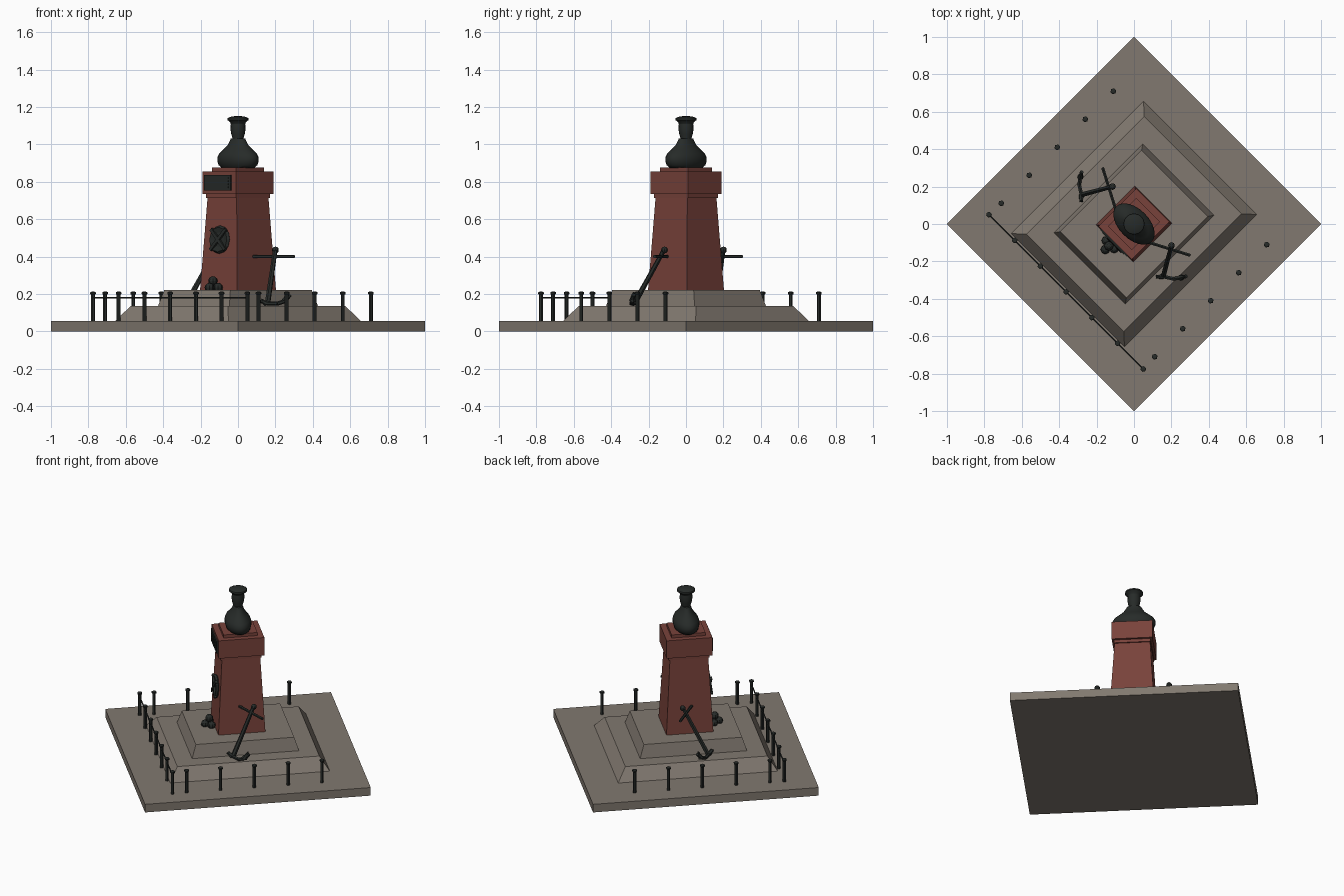
import bpy, bmesh, math
from mathutils import Matrix, Vector

if "Cube" in bpy.data.objects:
    bpy.data.objects.remove(bpy.data.objects["Cube"])

# The whole monument stands on its corner: build square, turn by 45 degrees
TURN = Matrix.Rotation(math.radians(-45), 4, 'Z')


def material(name, rgb):
    m = bpy.data.materials.new(name)
    m.diffuse_color = (*rgb, 1)
    m.use_nodes = True
    m.node_tree.nodes["Principled BSDF"].inputs["Base Color"].default_value = m.diffuse_color
    return m


STONE = material("stone", (0.22, 0.19, 0.16))
GRANITE = material("red_granite", (0.19, 0.055, 0.043))
BRONZE = material("dark_bronze", (0.02, 0.024, 0.022))


def finish(bm, name, mat, turn=True, smooth=False):
    if turn:
        bm.transform(TURN)
    bmesh.ops.recalc_face_normals(bm, faces=bm.faces)
    me = bpy.data.meshes.new(name)
    bm.to_mesh(me)
    bm.free()
    ob = bpy.data.objects.new(name, me)
    me.materials.append(mat)
    bpy.context.collection.objects.link(ob)
    if smooth:
        bpy.ops.object.select_all(action='DESELECT')
        ob.select_set(True)
        bpy.context.view_layer.objects.active = ob
        bpy.ops.object.shade_smooth_by_angle(angle=math.radians(45))
    return ob


def loft(bm, rings, caps=True):
    """Skin a list of equal-length point rings."""
    vs = [[bm.verts.new(p) for p in r] for r in rings]
    n = len(vs[0])
    for a, b in zip(vs, vs[1:]):
        for i in range(n):
            j = (i + 1) % n
            bm.faces.new((a[i], a[j], b[j], b[i]))
    if caps:
        bm.faces.new(vs[0][::-1])
        bm.faces.new(vs[-1])


def block(bm, bottom, top, z0, z1):
    """Tapered block from half sizes."""
    loft(bm, [[(sx * h[0], sy * h[1], z) for sx, sy in ((-1, -1), (1, -1), (1, 1), (-1, 1))]
              for h, z in ((bottom, z0), (top, z1))])


def lathe(bm, profile, n, centre=(0, 0), depth=1.0):
    loft(bm, [[(centre[0] + r * math.cos(math.tau * i / n),
                centre[1] + depth * r * math.sin(math.tau * i / n), z)
               for i in range(n)] for r, z in profile])


def rod(bm, a, b, r, r2=None, n=6):
    a, b = Vector(a), Vector(b)
    d = b - a
    m = Matrix.Translation((a + b) / 2) @ d.to_track_quat('Z', 'Y').to_matrix().to_4x4()
    bmesh.ops.create_cone(bm, cap_ends=True, segments=n, radius1=r,
                          radius2=r if r2 is None else r2, depth=d.length, matrix=m)


# Stone base and stepped red pedestal
for name, mat, lo, hi, z0, z1 in (
        ("ground_slab", STONE, (.707, .707), (.707, .707), 0, .055),
        ("lower_step", STONE, (.428, .50), (.368, .445), .055, .135),
        ("upper_step", STONE, (.27, .335), (.25, .308), .135, .22),
        ("pedestal_shaft", GRANITE, (.14, .147), (.11, .12), .22, .716),
        ("pedestal_neck", GRANITE, (.113, .128), (.113, .128), .714, .736),
        ("pedestal_cap", GRANITE, (.126, .143), (.126, .143), .734, .855),
        ("bust_plinth", GRANITE, (.09, .106), (.09, .106), .855, .876)):
    bm = bmesh.new()
    block(bm, lo, hi, z0, z1)
    finish(bm, name, mat)

# Bust: flattened shoulders, round neck and head, peaked cap
bm = bmesh.new()
lathe(bm, [(.105, .874), (.125, .888), (.134, .91), (.134, .93), (.122, .95), (.095, .972),
           (.068, .995), (.052, 1.02), (.046, 1.032)], 24, depth=.6)
finish(bm, "bust_shoulders", BRONZE, smooth=True)
bm = bmesh.new()
lathe(bm, [(.028, 1.02), (.03, 1.035), (.036, 1.055), (.04, 1.08), (.039, 1.1), (.038, 1.122)], 16)
finish(bm, "bust_head", BRONZE, smooth=True)
bm = bmesh.new()
lathe(bm, [(.038, 1.108), (.042, 1.118), (.057, 1.13), (.055, 1.14), (.035, 1.149), (.01, 1.151)], 16)
finish(bm, "bust_cap", BRONZE, smooth=True)

# Plaque with plain raised bars
bm = bmesh.new()


def box(bm, centre, size, roll=0.0):
    m = (Matrix.Translation(centre) @ Matrix.Rotation(roll, 4, 'Y') @ Matrix.Diagonal((*size, 1)))
    bmesh.ops.create_cube(bm, size=1, matrix=m)


box(bm, (-.005, -.145, .795), (.2, .012, .082))
for i in range(4):
    box(bm, (-.005, -.152, .77 + i * .0165), (.165, .006, .007))
finish(bm, "plaque", BRONZE)

# Round emblem with crossed bars on the tapered shaft face
bm = bmesh.new()
lathe(bm, [(.066, -.008), (.076, .004), (.066, .016), (.04, .01)], 12)
for a in (45, -45):
    bmesh.ops.create_cube(bm, size=1, matrix=Matrix.Rotation(math.radians(a), 4, 'Z')
                          @ Matrix.Translation((0, 0, .014)) @ Matrix.Diagonal((.155, .018, .016, 1)))
tilt = math.pi / 2 - math.atan2(.027, .496)
bm.transform(Matrix.Translation((0, -.135, .49)) @ Matrix.Rotation(tilt, 4, 'X'))
finish(bm, "emblem", BRONZE)

# Little pile of round shot at the foot of the shaft
bm = bmesh.new()
for x, y, z in ((-.042, -.168, .234), (.018, -.168, .234), (-.012, -.205, .234), (-.012, -.178, .27)):
    bmesh.ops.create_uvsphere(bm, u_segments=8, v_segments=6, radius=.025,
                              matrix=Matrix.Translation((x, y, z)))
finish(bm, "shot_pile", BRONZE)

# Two leaning anchors, mirrored across the monument's centre plane
for side in ("right", "left"):
    def P(x, y, z):
        return (x, y, z) if side == "right" else (y, x, z)
    bm = bmesh.new()
    rod(bm, P(.158, -.275, .15), P(.2, -.115, .44), .015, .012)
    bmesh.ops.create_uvsphere(bm, u_segments=8, v_segments=6, radius=.018,
                              matrix=Matrix.Translation(P(.2, -.115, .435)))
    rod(bm, P(.075, -.097, .4), P(.302, -.168, .4), .009)
    arm = [P(.122, -.282, .165), P(.152, -.28, .149), P(.21, -.293, .148),
           P(.25, -.287, .162), P(.278, -.28, .195)]
    for a, b in zip(arm, arm[1:]):
        rod(bm, a, b, .011)
    rod(bm, arm[3], P(.272, -.28, .21), .018, .004)
    rod(bm, arm[1], P(.118, -.288, .165), .016, .004)
    finish(bm, side + "_anchor", BRONZE, turn=False)

# Fence posts along the front and both sides, chain along the front
posts = [((i - 3) * .1945, -.513) for i in range(7)]
posts += [(s * .58, (i - 2) * .212) for s in (-1, 1) for i in range(5)]
bm = bmesh.new()
for c in posts:
    lathe(bm, [(.011, .055), (.011, .196), (.016, .2), (.016, .208), (.009, .212)], 6, c)
finish(bm, "fence_posts", BRONZE)
bm = bmesh.new()
for a, b in zip(posts[:6], posts[1:7]):
    rod(bm, (*a, .18), (*b, .18), .004)
finish(bm, "fence_chain", BRONZE)
